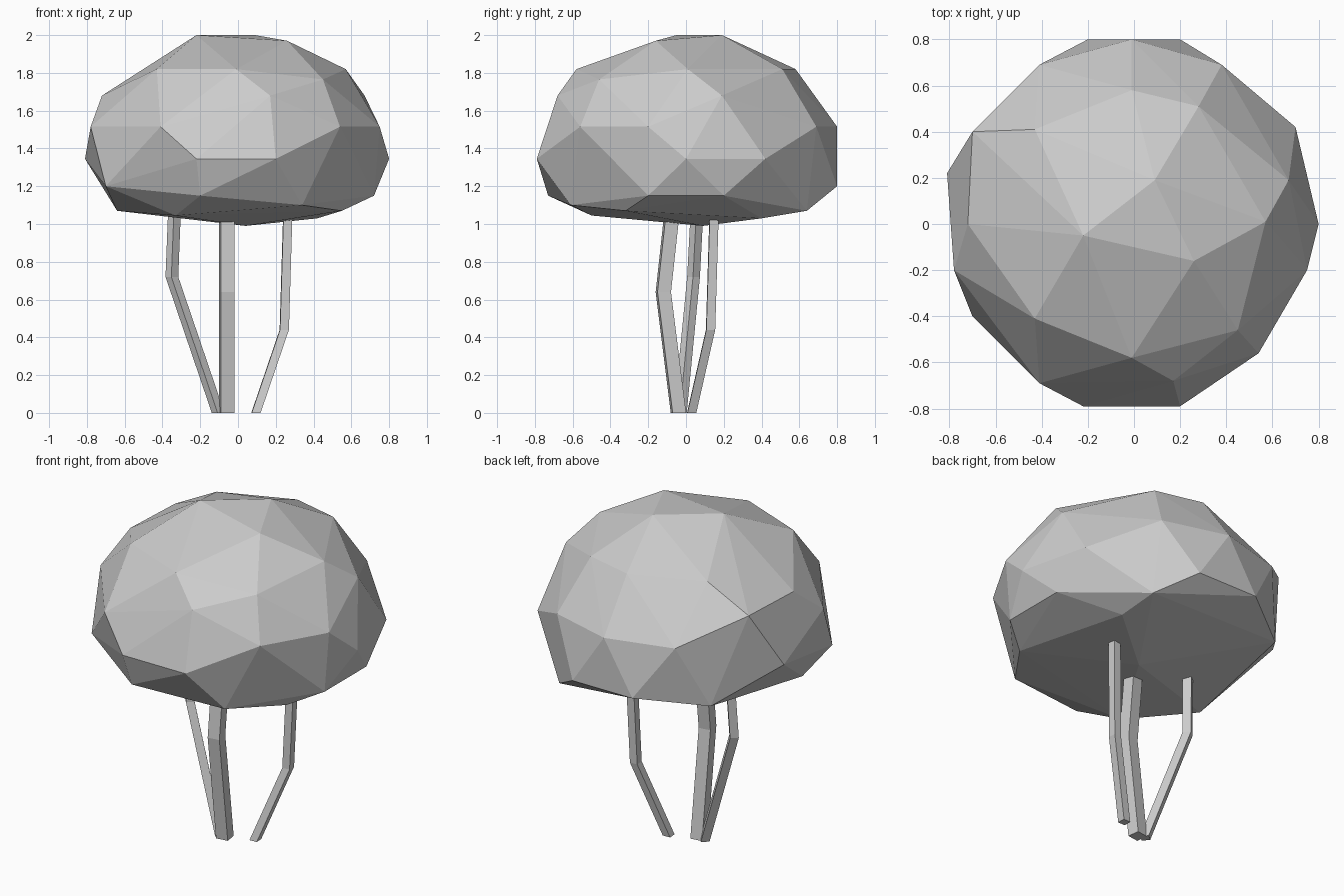
import bpy, bmesh
from math import sin, cos, radians, pi

if "Cube" in bpy.data.objects:
    bpy.data.objects.remove(bpy.data.objects["Cube"])

# Faceted crown: hull over a lumpy dome and its flattened underside
dome = [
    (-.22, -.05, 2), (.09, .19, 2), (.26, -.16, 1.97),
    (.57, .01, 1.82), (.28, .51, 1.82), (-.01, .58, 1.82), (-.43, .41, 1.82),
    (-.43, -.41, 1.82), (-.01, -.58, 1.82), (.45, -.46, 1.765),
    (-.72, 0, 1.68), (-.7, .4, 1.68), (.67, .19, 1.68), (.17, -.68, 1.68),
    (.75, -.2, 1.515), (.54, -.56, 1.515), (-.41, -.69, 1.515), (-.78, -.2, 1.515),
    (-.41, .69, 1.515), (-.01, .8, 1.515), (.38, .69, 1.515),
    (.8, 0, 1.345), (.7, .42, 1.345), (.2, -.79, 1.345), (-.22, -.79, 1.345), (-.81, .22, 1.345),
]
underside = [
    (-.7, -.4, 1.2), (-.2, .8, 1.2), (.2, .8, 1.2), (-.55, .55, 1.15),
    (.72, .2, 1.15), (.72, -.2, 1.15), (-.2, -.73, 1.15), (.34, -.61, 1.1),
    (.55, -.32, 1.07), (-.64, -.2, 1.07), (.4, .64, 1.07), (-.33, -.5, 1.045),
    (.42, .4, 1.03), (.04, .09, .99),
]


def finish(bm, name):
    bmesh.ops.recalc_face_normals(bm, faces=bm.faces)
    mesh = bpy.data.meshes.new(name)
    bm.to_mesh(mesh)
    bm.free()
    bpy.context.collection.objects.link(bpy.data.objects.new(name, mesh))


bm = bmesh.new()
for p in dome + underside:
    bm.verts.new(p)
hull = bmesh.ops.convex_hull(bm, input=bm.verts)
bmesh.ops.delete(bm, geom=list({v for v in hull["geom_interior"] if isinstance(v, bmesh.types.BMVert)}),
                 context='VERTS')
finish(bm, "crown")


# Square trunk with one bend, built from horizontal rings along a path
def trunk(name, path, side, turn):
    bm = bmesh.new()
    r = side / 2 ** .5
    rings = []
    for x, y, z in path:
        angles = [radians(turn) + pi / 4 + i * pi / 2 for i in range(4)]
        rings.append([bm.verts.new((x + r * cos(a), y + r * sin(a), z)) for a in angles])
    for low, high in zip(rings, rings[1:]):
        for i in range(4):
            j = (i + 1) % 4
            bm.faces.new((low[i], low[j], high[j], high[i]))
    bm.faces.new(rings[0])
    bm.faces.new(rings[-1])
    finish(bm, name)


trunk("left_trunk", [(-.105, -.03, 0), (-.35, .04, .72), (-.335, .06, 1.1)], .048, 40)
trunk("middle_trunk", [(-.06, -.04, 0), (-.06, -.12, .64), (-.06, -.07, 1.1)], .072, 8)
trunk("right_trunk", [(.095, .03, 0), (.245, .13, .44), (.265, .15, 1.1)], .047, 3)
